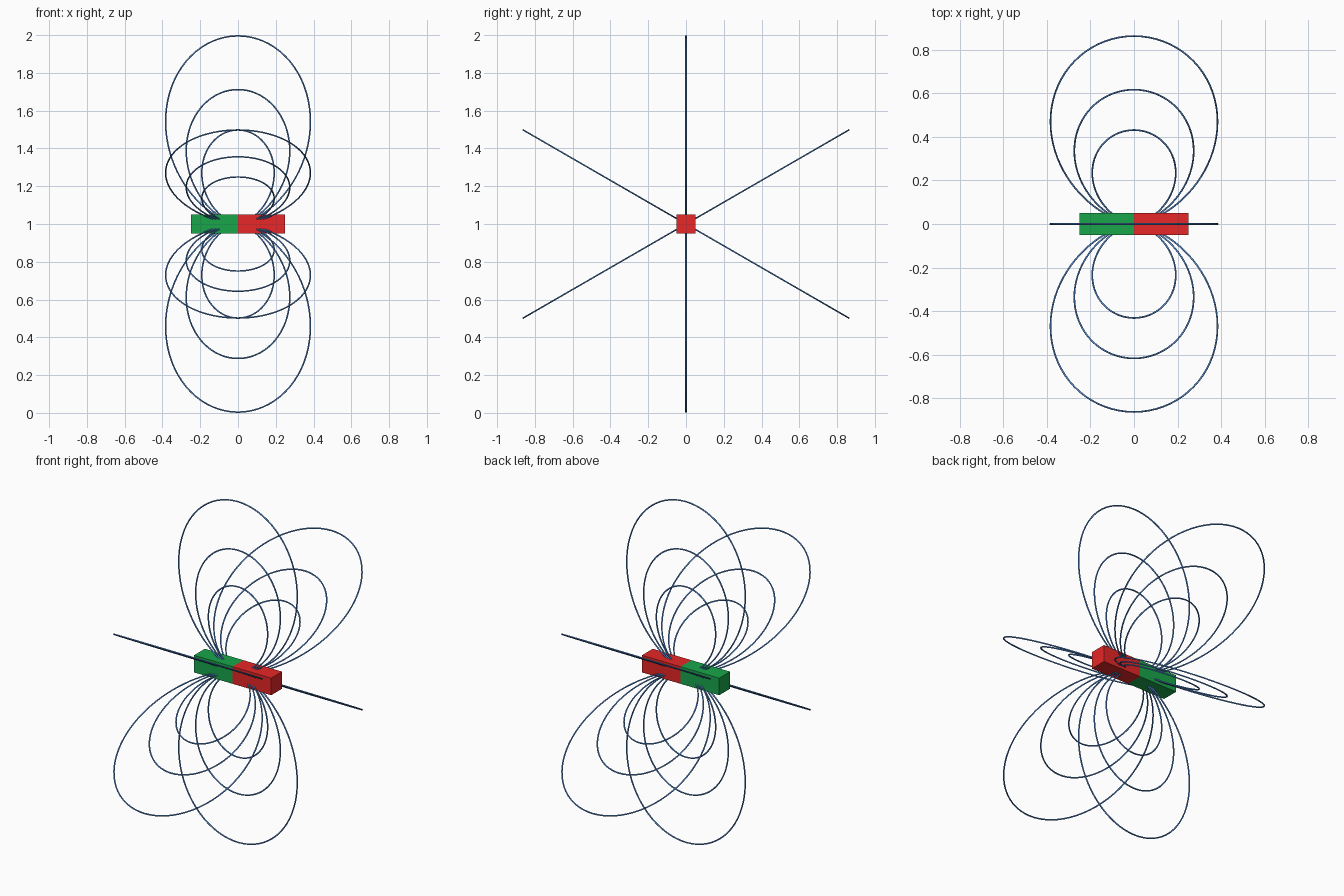
import bpy
from math import sin, cos, pi, radians

old = bpy.data.objects.get("Cube")
if old:
    bpy.data.objects.remove(old, do_unlink=True)

CENTRE_Z = 1.0
HALF_LENGTH = 0.25
THICKNESS = 0.1
WIRE = 0.004


def material(name, r, g, b):
    m = bpy.data.materials.new(name)
    m.use_nodes = True
    m.diffuse_color = (r, g, b, 1)
    m.node_tree.nodes["Principled BSDF"].inputs["Base Color"].default_value = (r, g, b, 1)
    return m


red = material("red paint", 0.8, 0.02, 0.02)
green = material("green paint", 0.01, 0.38, 0.07)
blue = material("blue wire", 0.1, 0.3, 0.75)


def magnet_half(name, side, mat):
    bpy.ops.mesh.primitive_cube_add(size=1, location=(side * HALF_LENGTH / 2, 0, CENTRE_Z))
    ob = bpy.context.object
    ob.name = name
    ob.scale = (HALF_LENGTH, THICKNESS, THICKNESS)
    bpy.ops.object.transform_apply(location=False, rotation=False, scale=True)
    ob.data.materials.append(mat)


def field_line(name, reach, angle, steps=80):
    # Dipole loop: radius grows with the squared sine of the angle from the bar axis
    curve = bpy.data.curves.new(name, "CURVE")
    curve.dimensions = "3D"
    curve.bevel_depth = WIRE
    curve.bevel_resolution = 2
    spline = curve.splines.new("POLY")
    spline.points.add(steps)
    start = 0.2
    for i, point in enumerate(spline.points):
        t = start + (pi - 2 * start) * i / steps
        r = reach * sin(t) ** 2
        out = r * sin(t)
        point.co = (r * cos(t), out * cos(angle), out * sin(angle), 1)
    spline.use_smooth = True
    curve.materials.append(blue)
    ob = bpy.data.objects.new(name, curve)
    ob.location.z = CENTRE_Z
    bpy.context.collection.objects.link(ob)
    return ob


# Bar magnet
magnet_half("magnet_red_half", 1, red)
magnet_half("magnet_green_half", -1, green)

# Field lines: three nested loops in each of six planes around the bar
lines = []
for plane in range(6):
    for size, reach in (("small", 0.498), ("medium", 0.712), ("large", 0.996)):
        lines.append(field_line(f"field_line_{size}_{plane + 1}", reach, radians(30 + 60 * plane)))

# Turn the wires into smooth meshes
bpy.ops.object.select_all(action="DESELECT")
for ob in lines:
    ob.select_set(True)
bpy.context.view_layer.objects.active = lines[0]
bpy.ops.object.convert(target="MESH")
bpy.ops.object.shade_smooth()
